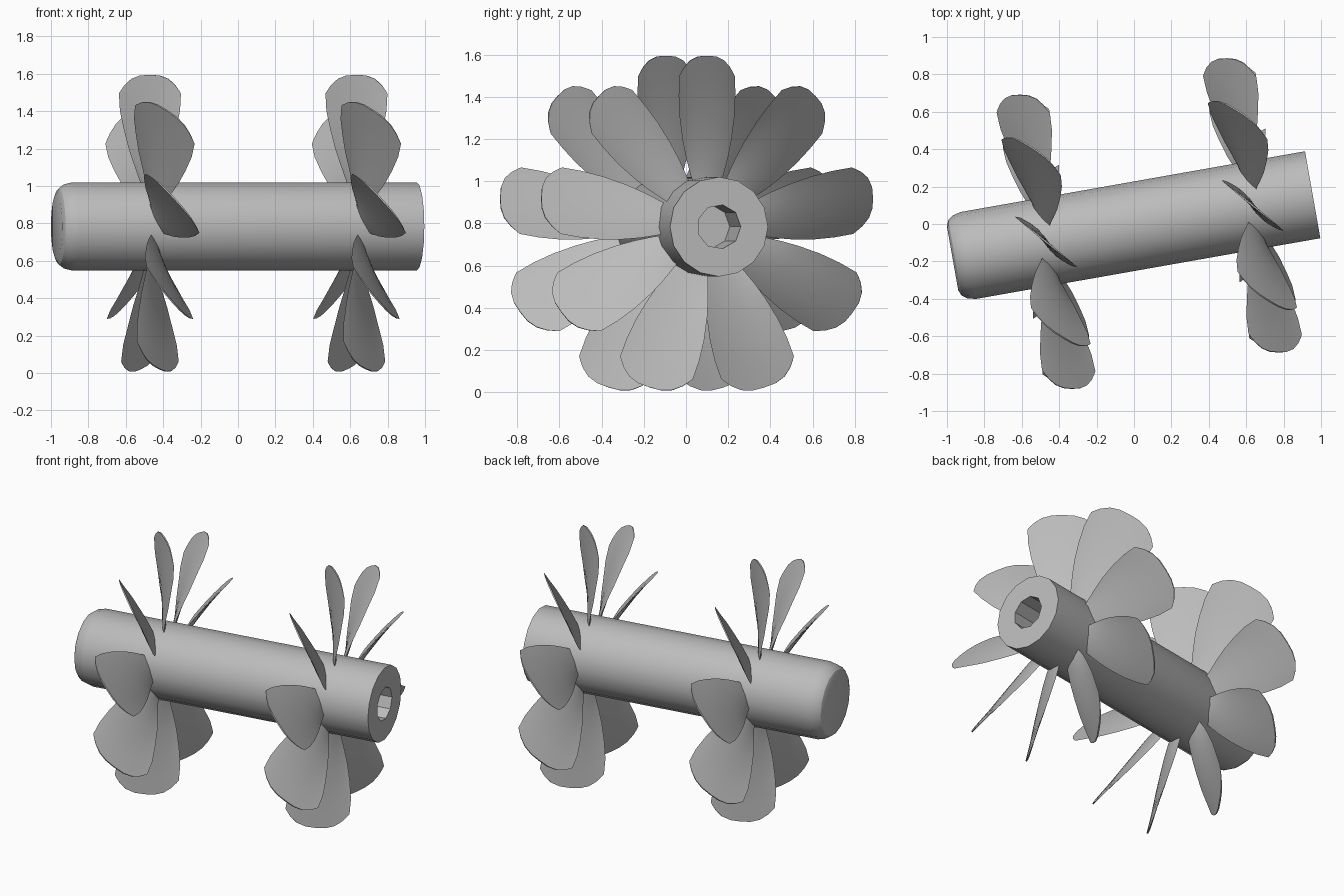
import bpy, bmesh, math
from mathutils import Matrix, Vector

cube = bpy.data.objects.get("Cube")
if cube:
    bpy.data.objects.remove(cube, do_unlink=True)

grey = bpy.data.materials.new("plain_grey")
grey.use_nodes = True
grey.diffuse_color = (0.5, 0.5, 0.5, 1)
grey.node_tree.nodes["Principled BSDF"].inputs["Base Color"].default_value = (0.5, 0.5, 0.5, 1)

# Frame of the whole rotor: local x is the shaft axis
FRAME = Matrix.Translation((0, -0.012, 0.784)) @ Matrix.Rotation(math.radians(10), 4, 'Z')


def finish(name, bm, matrix):
    bmesh.ops.recalc_face_normals(bm, faces=bm.faces)
    mesh = bpy.data.meshes.new(name)
    bm.to_mesh(mesh)
    bm.free()
    mesh.materials.append(grey)
    obj = bpy.data.objects.new(name, mesh)
    bpy.context.collection.objects.link(obj)
    obj.matrix_world = matrix
    return obj


def smooth(obj, angle):
    bpy.ops.object.select_all(action='DESELECT')
    obj.select_set(True)
    bpy.context.view_layer.objects.active = obj
    bpy.ops.object.shade_smooth_by_angle(angle=math.radians(angle))


def lathe(profile, sides):
    """Closed solid of rings (x, radius) around the x axis."""
    bm = bmesh.new()
    rings = []
    for x, r in profile:
        rings.append([bm.verts.new((x, r * math.cos(a), r * math.sin(a)))
                      for a in (2 * math.pi * k / sides for k in range(sides))])
    for a, b in zip(rings, rings[1:]):
        for k in range(sides):
            n = (k + 1) % sides
            bm.faces.new((a[k], a[n], b[n], b[k]))
    bm.faces.new(rings[0])
    bm.faces.new(rings[-1])
    return bm


# Shaft with one rounded end and a blind socket in the other
shaft = finish("shaft", lathe([(-0.985, 0.175), (-0.972, 0.205), (-0.945, 0.225),
                               (-0.9, 0.236), (0.97, 0.236)], 16), FRAME)
cutter = finish("socket_cutter", lathe([(0.67, 0.105), (1.1, 0.105)], 9), FRAME)
cutter.hide_render = True
cut = shaft.modifiers.new("socket", 'BOOLEAN')
cut.operation = 'DIFFERENCE'
cut.solver = 'EXACT'
cut.object = cutter
smooth(shaft, 30)
bpy.context.view_layer.objects.active = shaft
bpy.ops.object.modifier_move_to_index(modifier="socket", index=0)
bpy.ops.object.modifier_apply(modifier="socket")
bpy.data.objects.remove(cutter, do_unlink=True)

# Blade half-widths by radius: (radius, along shaft, around shaft)
WIDTHS = [(0.2, 0.03, 0.07), (0.25, 0.04, 0.085), (0.35, 0.065, 0.112),
          (0.45, 0.09, 0.133), (0.58, 0.115, 0.152), (0.7, 0.135, 0.16), (0.81, 0.14, 0.16)]
ACROSS = 10


def blade_mesh():
    """Twisted petal pointing up z with a thin lens section."""
    bm = bmesh.new()
    us = [math.sin(math.pi / 2 * (2 * k / ACROSS - 1)) for k in range(ACROSS + 1)]
    loop = [(u, 1) for u in us] + [(u, -1) for u in reversed(us[1:-1])]
    rings = []
    for radius, along, around in WIDTHS:
        v = (radius - 0.2) / 0.61
        normal = Vector((around, along, 0)).normalized()
        ring = []
        for u, side in loop:
            z = radius - 0.1 * v * abs(u) ** 3
            bulge = side * 0.011 * (1 - u * u) * (1 - 0.6 * v)
            ring.append(bm.verts.new(Vector((along * u, -around * u, z)) + normal * bulge))
        rings.append(ring)
    count = len(loop)
    for a, b in zip(rings, rings[1:]):
        for k in range(count):
            n = (k + 1) % count
            bm.faces.new((a[k], a[n], b[n], b[k]))
    # Close root and tip with strips between the two sides
    for ring in (rings[0], rings[-1]):
        for k in range(ACROSS):
            quad = [ring[k], ring[k + 1], ring[-k - 1], ring[-k] if k else ring[0]]
            bm.faces.new(list(dict.fromkeys(quad)))
    return bm


# Two fans of nine blades
for label, offset in (("right", -0.478), ("left", 0.643)):
    for k in range(9):
        turn = Matrix.Rotation(math.radians(40 * k), 4, 'X')
        place = FRAME @ Matrix.Translation((offset, 0, 0)) @ turn
        smooth(finish(f"{label}_blade_{k + 1}", blade_mesh(), place), 40)
